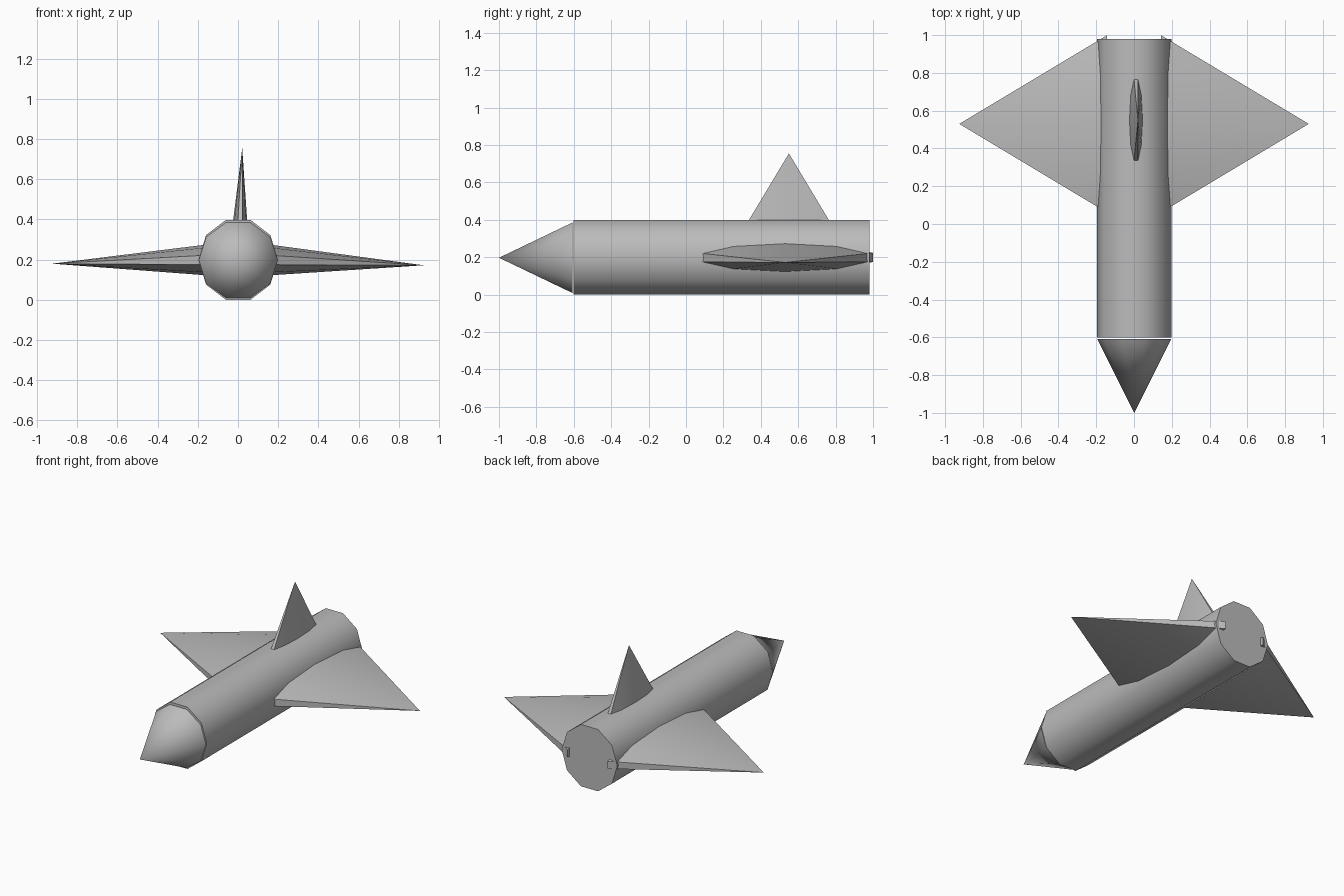
import bpy
import math
from mathutils import Vector

cube = bpy.data.objects.get("Cube")
if cube:
    bpy.data.objects.remove(cube, do_unlink=True)

SIDES = 10

grey = bpy.data.materials.new("plain_grey")
grey.use_nodes = True
colour = (0.5, 0.5, 0.5, 1)
grey.diffuse_color = colour
grey.node_tree.nodes["Principled BSDF"].inputs["Base Color"].default_value = colour


def finish(name, verts, faces):
    """Make a mesh object, smooth across its sides and sharp at its caps."""
    mesh = bpy.data.meshes.new(name)
    mesh.from_pydata(verts, [], faces)
    mesh.materials.append(grey)
    obj = bpy.data.objects.new(name, mesh)
    bpy.context.collection.objects.link(obj)
    bpy.ops.object.select_all(action='DESELECT')
    obj.select_set(True)
    bpy.context.view_layer.objects.active = obj
    bpy.ops.object.mode_set(mode='EDIT')
    bpy.ops.mesh.select_all(action='SELECT')
    bpy.ops.mesh.normals_make_consistent(inside=False)
    bpy.ops.object.mode_set(mode='OBJECT')
    bpy.ops.object.shade_smooth_by_angle(angle=math.radians(40))
    return obj


def ring(centre, u, v):
    """Ten points around a centre; a vertex on u, a flat side facing v."""
    steps = [2 * math.pi * i / SIDES for i in range(SIDES)]
    return [Vector(centre) + Vector(u) * math.cos(a) + Vector(v) * math.sin(a)
            for a in steps]


def cone(name, centre, u, v, tip):
    verts = ring(centre, u, v) + [Vector(tip)]
    sides = [(i, (i + 1) % SIDES, SIDES) for i in range(SIDES)]
    return finish(name, verts, sides + [tuple(range(SIDES))])


# Ratio of corner radius to flat-side distance
CORNER = 1 / math.cos(math.pi / SIDES)

# Fuselage
u, v = (0.198, 0, 0), (0, 0, 0.199 * CORNER)
tube = ring((0.001, -0.602, 0.199), u, v) + ring((0.001, 0.98, 0.199), u, v)
tube_faces = [(i, (i + 1) % SIDES, (i + 1) % SIDES + SIDES, i + SIDES)
              for i in range(SIDES)]
caps = [tuple(range(SIDES)), tuple(range(SIDES, 2 * SIDES))]
finish("fuselage", tube, tube_faces + caps)

# Nose cone
cone("nose_cone", (0.001, -0.608, 0.197), (0.196, 0, 0),
     (0, 0, 0.188 * CORNER), (0.001, -1, 0.197))

# Wings: flattened cones rooted inside the fuselage
for name, side, tip_z in (("left_wing", 1, 0.172), ("right_wing", -1, 0.18)):
    cone(name, (side * 0.142, 0.53, 0.199), (0, 0, 0.078),
         (0, 0.47 * CORNER, 0), (side * 0.925, 0.53, tip_z))

# Tail fin
cone("tail_fin", (0.005, 0.55, 0.2), (0.054, 0, 0),
     (0, 0.333 * CORNER, 0), (0.021, 0.55, 0.755))
